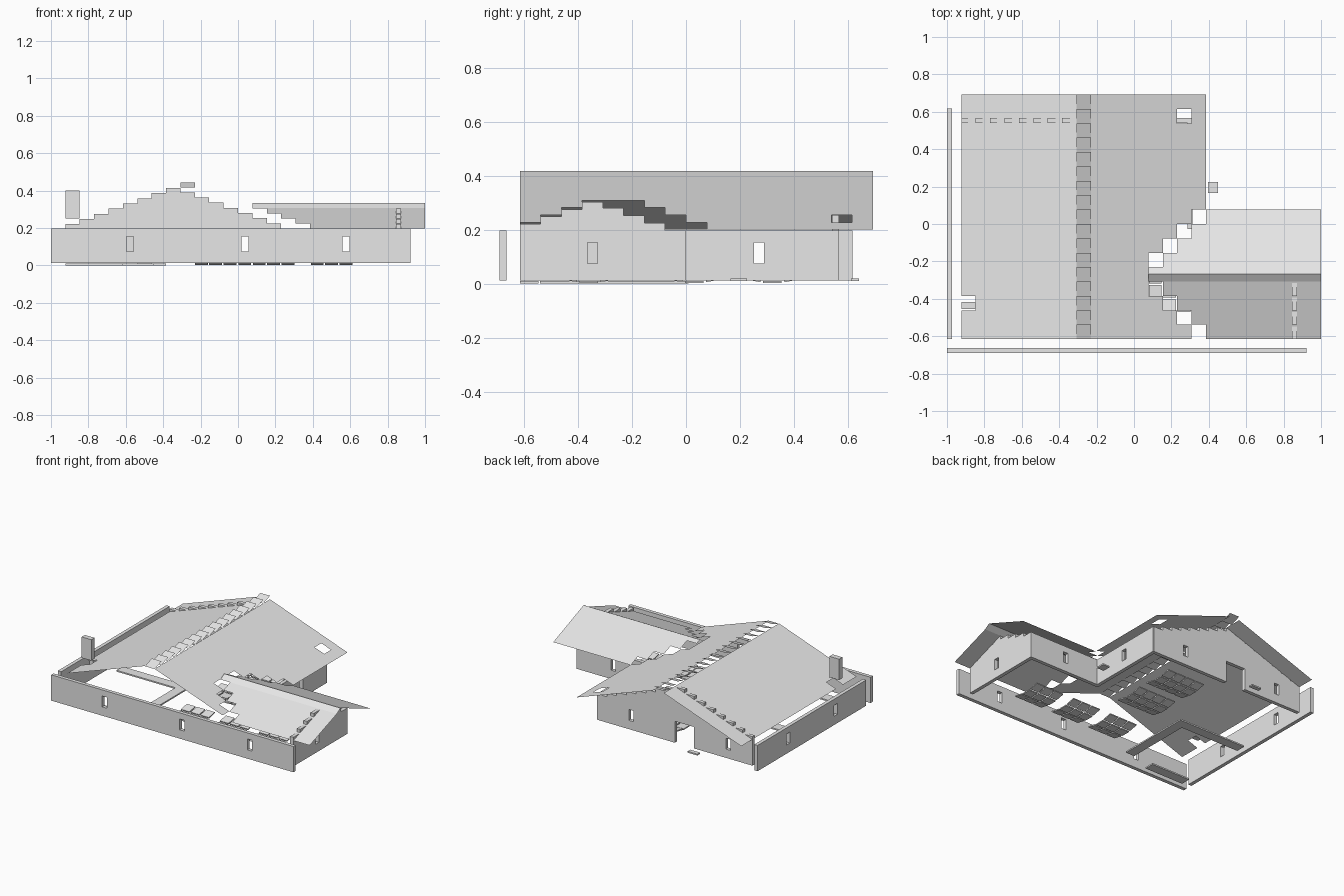
import bpy, bmesh, math
from mathutils import Matrix

if "Cube" in bpy.data.objects:
    bpy.data.objects.remove(bpy.data.objects["Cube"])

U = 1 / 13            # building module
RISE = 0.0275         # roof rise per module
T = 0.026             # wall thickness
FLOOR, EAVE = 0.012, 0.197

grey = bpy.data.materials.new("plain grey")
grey.diffuse_color = (0.8, 0.8, 0.8, 1)
grey.use_nodes = True
grey.node_tree.nodes["Principled BSDF"].inputs["Base Color"].default_value = grey.diffuse_color


def make(name, bm):
    mesh = bpy.data.meshes.new(name)
    bm.normal_update()
    bm.to_mesh(mesh)
    bm.free()
    mesh.materials.append(grey)
    ob = bpy.data.objects.new(name, mesh)
    bpy.context.collection.objects.link(ob)
    return ob


def add_box(bm, x, y, z, tilt=0):
    size = (x[1] - x[0], y[1] - y[0], z[1] - z[0])
    mid = (sum(x) / 2, sum(y) / 2, sum(z) / 2)
    m = Matrix.Translation(mid) @ Matrix.Rotation(tilt, 4, 'X') @ Matrix.Diagonal((*size, 1))
    bmesh.ops.create_cube(bm, size=1, matrix=m)


def box(name, x, y, z):
    bm = bmesh.new()
    add_box(bm, x, y, z)
    return make(name, bm)


def wall(name, axis, pos, start, tops, width=U, openings=()):
    """Wall running along an axis, with a stepped top and (a0, a1, z0, z1) openings."""
    outline = [(start, FLOOR)]
    for i, top in enumerate(tops):
        outline += [(start + i * width, top), (start + (i + 1) * width, top)]
    outline.append((start + len(tops) * width, FLOOR))
    place = lambda a, p, z: (a, p, z) if axis == 'x' else (p, a, z)
    bm = bmesh.new()
    face = bm.faces.new([bm.verts.new(place(a, pos, z)) for a, z in outline])
    ext = bmesh.ops.extrude_face_region(bm, geom=[face])
    moved = [v for v in ext["geom"] if isinstance(v, bmesh.types.BMVert)]
    bmesh.ops.translate(bm, verts=moved, vec=place(0, T, 0))
    bmesh.ops.recalc_face_normals(bm, faces=bm.faces)
    ob = make(name, bm)
    for a0, a1, z0, z1 in openings:
        a, p = (a0, a1), (pos - 0.02, pos + T + 0.02)
        cut = box("opening_cutter", *((a, p) if axis == 'x' else (p, a)), (z0, z1))
        cut.hide_render = True
        cut.hide_set(True)
        mod = ob.modifiers.new("opening", 'BOOLEAN')
        mod.operation, mod.solver, mod.object = 'DIFFERENCE', 'EXACT', cut


def window(c):
    return (c - 0.019, c + 0.019, 0.075, 0.153)


def roof(name, patches, height):
    """Sloped roof sheet from plan rectangles (x0, x1, y0, y1)."""
    bm = bmesh.new()
    for x0, x1, y0, y1 in patches:
        pts = [(x0, y0), (x1, y0), (x1, y1), (x0, y1)]
        bm.faces.new([bm.verts.new((x, y, height(x, y))) for x, y in pts])
    bmesh.ops.remove_doubles(bm, verts=bm.verts, dist=1e-4)
    return make(name, bm)


# Outer walls
wall("front_wall", 'x', -0.69, -1, [EAVE], 25 * U, [window(c) for c in (-0.577, 0.038, 0.577)])
wall("left_wall", 'y', -1, -0.614, [EAVE], 16 * U, [window(c) for c in (-0.27, 0.27)])
wall("main_right_wall", 'y', 0.286, -0.01, [EAVE], 0.575, [window(0.27)])
wall("wing_back_wall", 'x', -0.026, 0.286, [EAVE], 0.584, [window(0.577)])

# Stepped gable walls
L, R, B, F = -12 * U, 5 * U, 0.692, -8 * U
back_tops = [0.2205 + RISE * i for i in range(8)] + [0.39 - RISE * i for i in range(8)]
wall("back_gable_wall", 'x', 0.54, L, back_tops,
     openings=[window(0.038), window(-0.731), (-6 * U, -4 * U, 0.0, 0.166)])
end_tops = [0.2205 + RISE * i for i in range(4)] + [0.28 - RISE * i for i in range(4)]
wall("wing_gable_wall", 'y', 0.845, F, end_tops, openings=[window(-0.346)])

# Main roof: left slope with chimney slot, right slope stepped along the valley
pitch = RISE / U * 0.985
ridge_l, ridge_r = -4 * U, -3 * U
c0, c1 = -6 * U, -5 * U
roof("main_roof_left", [(L, L + U, F, c0), (L, L + U, c1, B), (L + U, ridge_l, F, c0),
                        (L + U, ridge_l, c0, c1), (L + U, ridge_l, c1, B)],
     lambda x, y: 0.2 + (x - L) * pitch)
rows = [(F + i * U, F + (i + 1) * U, (4 - i) * U) for i in range(4)]
rows += [(-4 * U, -3 * U, U)]
rows += [((i - 3) * U, (i - 2) * U, (i + 1) * U) for i in range(4)]
rows += [(U, 7 * U, R), (8 * U, B, R)]
patches = [(ridge_r, x1, y0, y1) for y0, y1, x1 in rows]
patches += [(ridge_r, 3 * U, 7 * U, 8 * U), (4 * U, R, 7 * U, 8 * U)]
roof("main_roof_right", patches, lambda x, y: 0.2 + (R - x) * pitch)

# Overlapping ridge tiles
bm = bmesh.new()
for i in range(17):
    y = F + i * U
    pts = [(ridge_l, y, 0.415), (ridge_r, y, 0.415),
           (ridge_r, y + U, 0.442), (ridge_l, y + U, 0.442)]
    bm.faces.new([bm.verts.new(p) for p in pts])
make("ridge_tiles", bm)

# Wing roof: stepped where it meets the main roof, with a small upstand at the ridge
mid, peak = -4 * U, -0.267
roof("wing_roof_front", [((5 - i) * U, 1, F + i * U, F + (i + 1) * U) for i in range(1, 4)]
     + [(R, 1, F, F + U)], lambda x, y: 0.197 + (y - F) * pitch)
back_rows = [(peak, -3 * U, U)] + [((i - 3) * U, (i - 2) * U, (i + 2) * U) for i in range(4)]
roof("wing_roof_back", [(x0, 1, y0, y1) for y0, y1, x0 in back_rows],
     lambda x, y: 0.197 + (U - y) * 0.39)
roof("wing_ridge_upstand", [(U, 1, mid, peak)],
     lambda x, y: 0.305 if y < -0.29 else 0.332)

# Chimney
box("chimney", (L, L + U), (-0.455, -0.418), (0.25, 0.4))

# Seating groups: tables in the middle row, tilted seats on both sides
for n, (cx, cy, nx) in enumerate([(0.5, -0.36, 3), (0.19, -0.36, 3), (-0.12, -0.36, 3),
                                  (-0.08, 0.03, 4), (-0.08, 0.32, 4)]):
    bm = bmesh.new()
    for i in range(nx):
        x = cx + (i - (nx - 1) / 2) * U
        for j in (-1, 0, 1):
            y, z = cy + j * U, 0.006 if j == 0 else 0.016
            add_box(bm, (x - 0.034, x + 0.034), (y - 0.034, y + 0.034),
                    (z - 0.004, z + 0.004), j * 0.2)
    make("seating_group_%d" % (n + 1), bm)

# L-shaped counter and the shelf behind it
box("counter_long", (L, -0.385), (-0.06, 0.01), (0.0, 0.01))
box("counter_side", (-0.455, -0.385), (-0.54, -0.06), (0.0, 0.01))
box("back_shelf", (L, -0.615), (F, F + 0.07), (0.0, 0.01))

# Outside steps
box("side_step", (0.395, 0.45), (0.165, 0.225), (0.01, 0.02))
box("door_step", (-7 * U, -6 * U), (0.61, 0.64), (0.01, 0.02))
